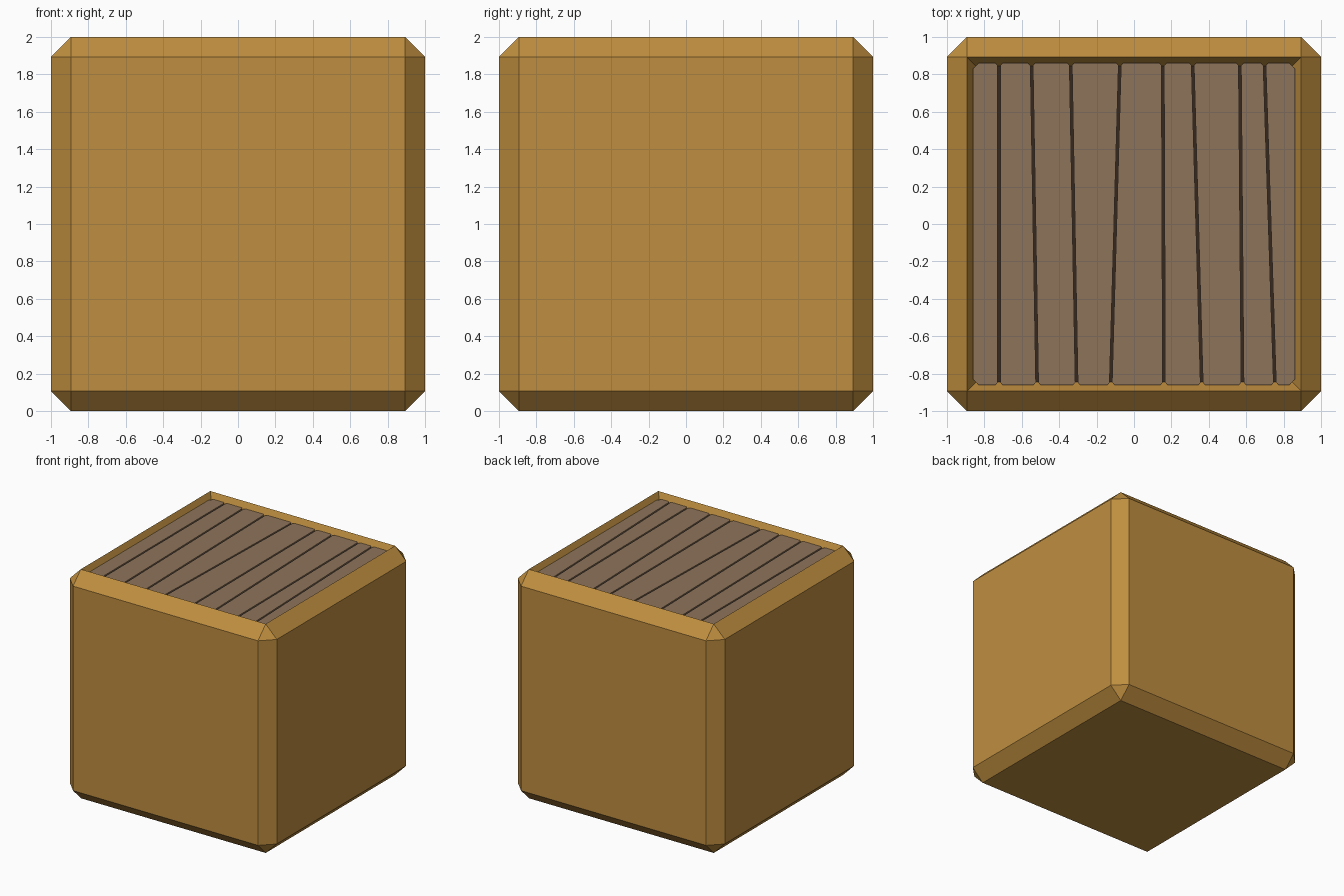
import bpy, bmesh

if "Cube" in bpy.data.objects:
    bpy.data.objects.remove(bpy.data.objects["Cube"])


def material(name, rgb):
    m = bpy.data.materials.new(name)
    m.diffuse_color = (*rgb, 1)
    m.use_nodes = True
    m.node_tree.nodes["Principled BSDF"].inputs["Base Color"].default_value = m.diffuse_color
    return m


def finish(bm, name, *mats):
    bmesh.ops.recalc_face_normals(bm, faces=bm.faces[:])
    me = bpy.data.meshes.new(name)
    bm.to_mesh(me)
    bm.free()
    ob = bpy.data.objects.new(name, me)
    bpy.context.collection.objects.link(ob)
    for m in mats:
        me.materials.append(m)
    return ob


casing_mat = material("casing_wood", (0.52, 0.27, 0.05))
gap_mat = material("dark_gap", (0.035, 0.022, 0.013))
plank_mat = material("plank_wood", (0.27, 0.175, 0.105))

# Chamfered cube casing
bm = bmesh.new()
bmesh.ops.create_cube(bm, size=2)
bmesh.ops.translate(bm, verts=bm.verts, vec=(0, 0, 1))
bmesh.ops.bevel(bm, geom=bm.edges[:], offset=0.107, segments=1,
                profile=0.5, affect='EDGES')
# Sloping recess sunk into the top
top = max(bm.faces, key=lambda f: f.calc_center_median().z)
bmesh.ops.inset_region(bm, faces=[top], thickness=0.067, depth=0)
for v in top.verts:
    v.co.z -= 0.09
top.material_index = 1
finish(bm, "casing", casing_mat, gap_mat)

# Slightly uneven planks: seam x at the back and at the front
seams = [(-0.862, -0.862), (-0.722, -0.722), (-0.547, -0.518),
         (-0.338, -0.307), (-0.076, -0.124), (0.154, 0.16),
         (0.314, 0.362), (0.566, 0.58), (0.698, 0.753), (0.862, 0.862)]
GAP, Y, LOW, HIGH = 0.007, 0.86, 1.915, 1.955
for i in range(len(seams) - 1):
    left, right = seams[i], seams[i + 1]
    gl = GAP if i else 0
    gr = GAP if i < len(seams) - 2 else 0
    cl = 0.012 if gl else 0.03      # corner cuts, larger at the outer planks
    cr = 0.012 if gr else 0.03
    bx, fx = left[0] + gl, left[1] + gl
    bX, fX = right[0] - gr, right[1] - gr
    outline = [(fx + cl, -Y), (fX - cr, -Y), (fX, -Y + cr), (bX, Y - cr),
               (bX - cr, Y), (bx + cl, Y), (bx, Y - cl), (fx, -Y + cl)]
    bm = bmesh.new()
    base = bm.faces.new([bm.verts.new((x, y, LOW)) for x, y in outline])
    ext = bmesh.ops.extrude_face_region(bm, geom=[base])
    for v in ext["geom"]:
        if isinstance(v, bmesh.types.BMVert):
            v.co.z = HIGH
    finish(bm, f"plank_{i + 1}", plank_mat)
